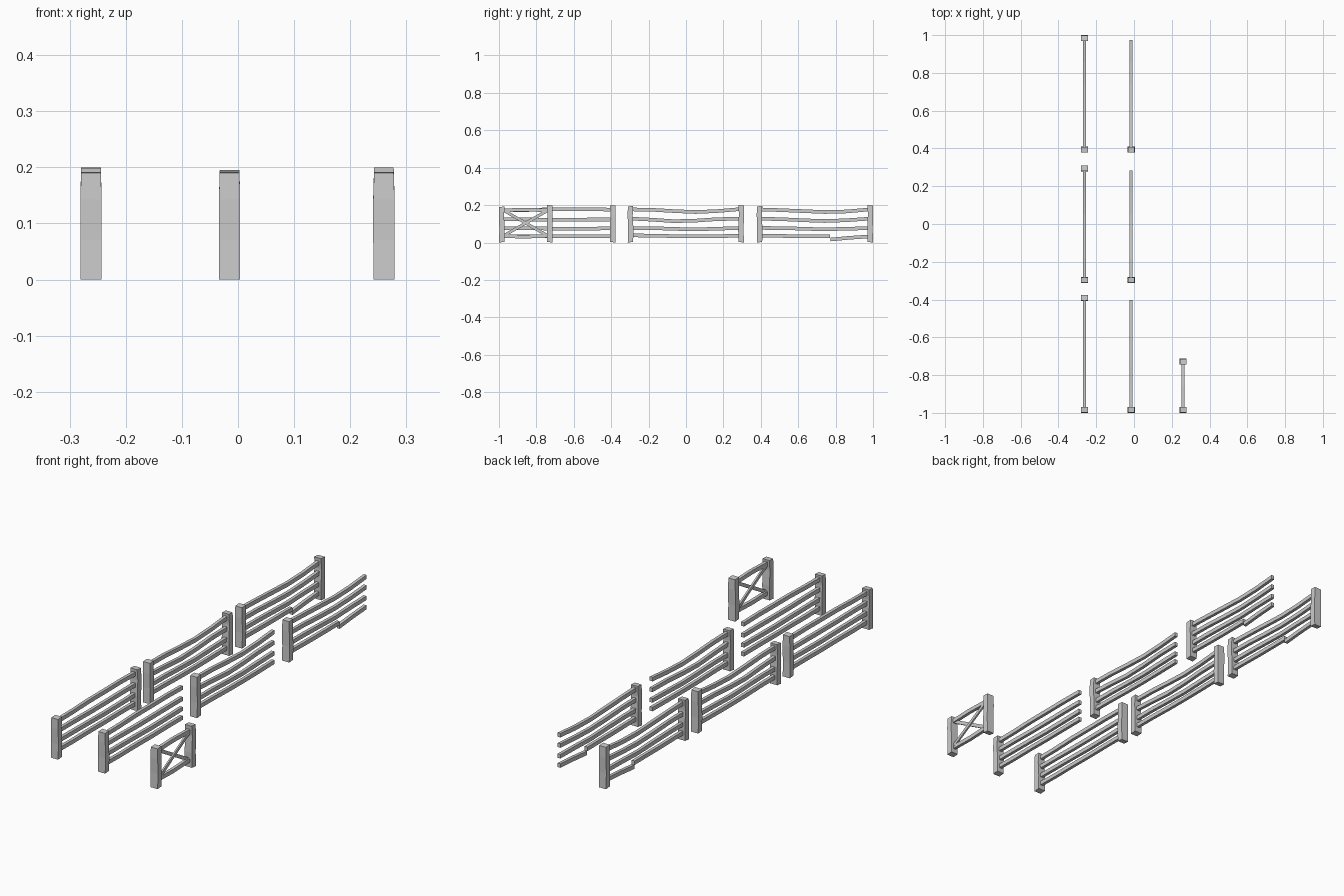
import bpy, bmesh
from mathutils import Vector

if "Cube" in bpy.data.objects:
    bpy.data.objects.remove(bpy.data.objects["Cube"])


def loft(bm, rings):
    """Closed low-poly bar from a sequence of four-point rings."""
    vs = [[bm.verts.new(p) for p in r] for r in rings]
    for a, b in zip(vs, vs[1:]):
        for i in range(4):
            j = (i + 1) % 4
            bm.faces.new((a[i], a[j], b[j], b[i]))
    bm.faces.new(vs[0][::-1])
    bm.faces.new(vs[-1])


def finish(name, bm):
    bmesh.ops.recalc_face_normals(bm, faces=bm.faces)
    me = bpy.data.meshes.new(name)
    bm.to_mesh(me)
    bm.free()
    bpy.context.collection.objects.link(bpy.data.objects.new(name, me))


def post(name, x, y, top, flip=1):
    """Rough hewn post, slightly pinched and shifted along its height."""
    bm = bmesh.new()
    rings = []
    for t, dy, hx, hy in ((0, 0, .0185, .0145), (.36, .0015, .019, .0145),
                          (.74, -.0015, .019, .0135), (1, .0005, .0175, .0145)):
        z = .003 + t * (top - .003)
        tilt = .003 if t in (0, 1) else 0
        rings.append([(x + sx * hx, y + flip * dy + sy * hy,
                       z - tilt * (sy * flip < 0) * (1 if t == 0 else .6))
                      for sx, sy in ((-1, -1), (1, -1), (1, 1), (-1, 1))])
    loft(bm, rings)
    finish(name, bm)


def rail(name, x, path, hx=.0075, hz=.0095):
    """Square rail following (y, z) points."""
    bm = bmesh.new()
    loft(bm, [[(x + sx * hx, y, z + sz * hz)
               for sx, sz in ((-1, -1), (1, -1), (1, 1), (-1, 1))] for y, z in path])
    finish(name, bm)


def brace(name, x, a, b, hx=.004, h=.008):
    """Diagonal plank between two (y, z) points."""
    bm = bmesh.new()
    p, q = Vector((x, *a)), Vector((x, *b))
    d = (q - p).normalized()
    n = Vector((0, -d.z, d.y)) * h
    w = Vector((hx, 0, 0))
    loft(bm, [[c - w - n, c + w - n, c + w + n, c - w + n] for c in (p, q)])
    finish(name, bm)


# Panels: post positions, post heights, rail height at fractions of the length
FR = (0, .2, .4, .6, .8, 1)
PANELS = {
    "straight": (-.985, -.391, .192, .199, [
        (.172, .173, .177, .177, .178, .176), (.124, .124, .122, .122, .123, .123),
        (.077, .076, .075, .073, .074, .076), (.035, .033, .034, .033, .034, .034)]),
    "sagging": (-.297, .295, .195, .2, [
        (.177, .175, .168, .163, .168, .178), (.128, .122, .114, .117, .125, .127),
        (.077, .077, .073, .070, .074, .077), (.038, .037, .034, .033, .034, .036)]),
    "broken": (.393, .985, .195, .2, [
        (.177, .173, .168, .163, .166, .176), (.127, .125, .119, .115, .119, .127),
        (.078, .077, .074, .070, .074, .076)]),
}

# Two columns: complete panels and panels with one open end
for col, x, closed in (("full", -.262, True), ("open", -.015, False)):
    for kind, (y0, y1, h0, h1, rails) in PANELS.items():
        tag = f"{kind}_{col}"
        post(f"{tag}_front_post", x, y0, h0)
        if closed:
            post(f"{tag}_back_post", x, y1, h1, -1)
        end = y1 - .012
        for i, zs in enumerate(rails):
            rail(f"{tag}_rail_{i}", x,
                 [(y0 + f * (end - y0), z) for f, z in zip(FR, zs)])
        if kind == "broken":
            # snapped bottom rail in two pieces
            rail(f"{tag}_snapped_rail_a", x, [(y0, .037), (.58, .034), (.77, .034)])
            rail(f"{tag}_snapped_rail_b", x, [(.772, .016), (.87, .025), (end, .032)])

# Gate: two posts, top and bottom rails, crossed braces
gx = .26
post("gate_front_post", gx, -.985, .192)
post("gate_back_post", gx, -.728, .2, -1)
rail("gate_top_rail", gx, [(-.985, .172), (-.86, .176), (-.728, .172)])
rail("gate_bottom_rail", gx, [(-.985, .034), (-.86, .031), (-.728, .036)])
brace("gate_brace_rising", gx + .004, (-.972, .038), (-.742, .17))
brace("gate_brace_falling", gx - .003, (-.972, .17), (-.742, .038))
